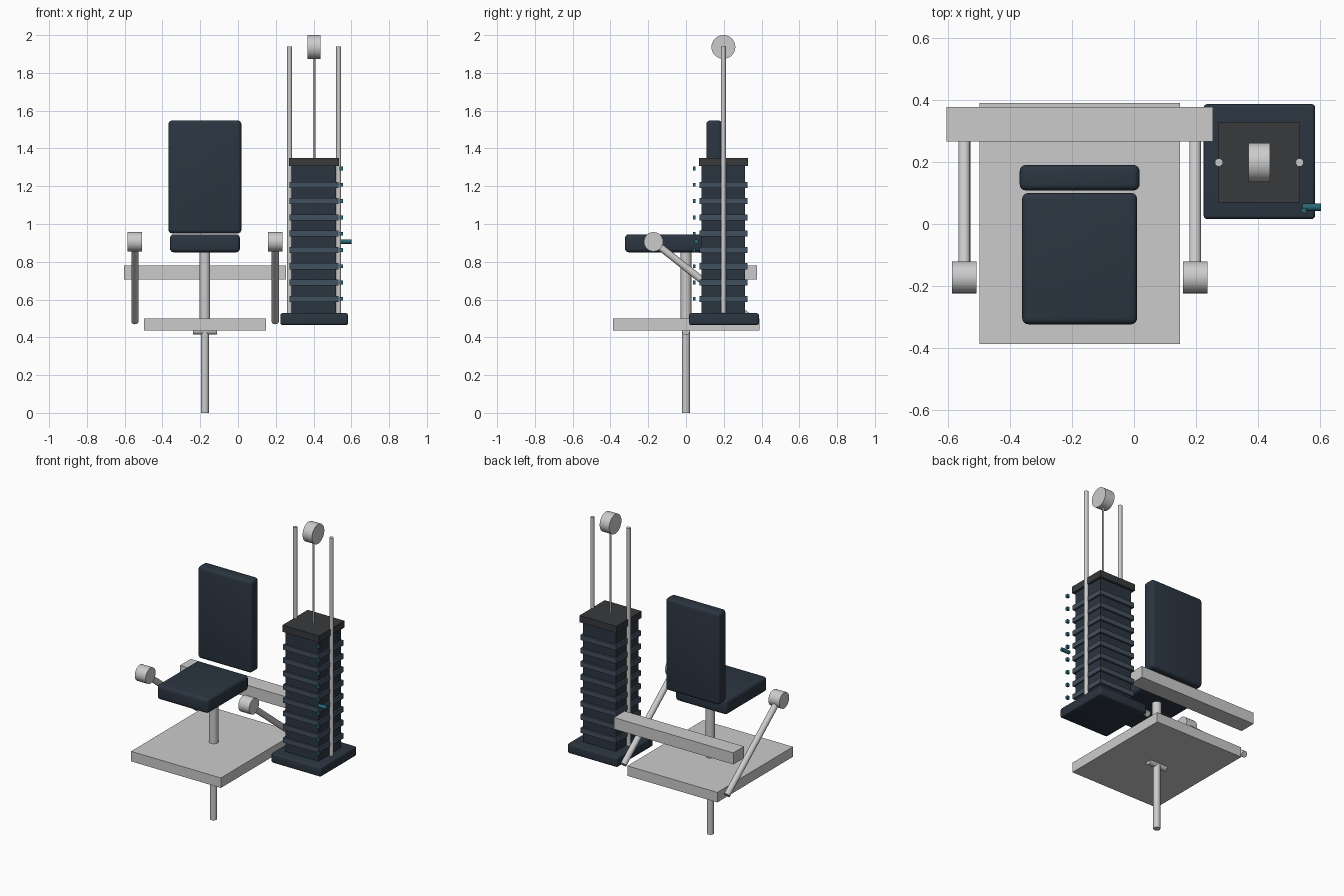
import bpy, math
from mathutils import Vector

if "Cube" in bpy.data.objects:
    bpy.data.objects.remove(bpy.data.objects["Cube"])


def material(name, rgb):
    m = bpy.data.materials.new(name)
    m.diffuse_color = (*rgb, 1)
    m.use_nodes = True
    m.node_tree.nodes["Principled BSDF"].inputs["Base Color"].default_value = m.diffuse_color
    return m


NAVY = material("navy", (0.024, 0.036, 0.053))
SLATE = material("slate", (0.055, 0.08, 0.115))
CHARCOAL = material("charcoal", (0.038, 0.041, 0.046))
TEAL = material("teal", (0.02, 0.14, 0.18))


def finish(o, name, mat):
    o.name = name
    if mat:
        o.data.materials.append(mat)
    return o


def box(name, x, y, z, mat=None, bevel=0):
    """Box from (min, max) ranges, optionally with rounded edges."""
    bpy.ops.mesh.primitive_cube_add(size=1)
    o = finish(bpy.context.object, name, mat)
    lo, hi = Vector(r[0] for r in (x, y, z)), Vector(r[1] for r in (x, y, z))
    o.location = (lo + hi) / 2
    o.scale = hi - lo
    bpy.ops.object.transform_apply(location=False, rotation=False, scale=True)
    if bevel:
        m = o.modifiers.new("round", 'BEVEL')
        m.width, m.segments = bevel, 4
        bpy.ops.object.modifier_apply(modifier=m.name)
        bpy.ops.object.shade_smooth_by_angle(angle=math.radians(35))
    return o


def rod(name, a, b, r, mat=None, sides=32):
    """Cylinder between two points."""
    a, b = Vector(a), Vector(b)
    bpy.ops.mesh.primitive_cylinder_add(vertices=sides, radius=r, depth=(b - a).length,
                                        location=(a + b) / 2)
    o = finish(bpy.context.object, name, mat)
    o.rotation_euler = (b - a).to_track_quat('Z', 'Y').to_euler()
    bpy.ops.object.shade_smooth_by_angle(angle=math.radians(35))
    return o


# Platform, rear beam and central post
SX = -0.175
box("platform", (-0.497, 0.148), (-0.387, 0.389), (0.435, 0.5))
box("rear_beam", (-0.603, 0.255), (0.266, 0.376), (0.705, 0.78))
rod("lower_post", (SX, 0, 0), (SX, 0, 0.44), 0.021)
rod("seat_post", (SX, 0, 0.49), (SX, 0, 0.87), 0.028)
rod("pivot_bar", (SX - 0.064, 0, 0.435), (SX + 0.064, 0, 0.435), 0.021)

# Padded seat and backrest
box("seat", (-0.36, 0.01), (-0.323, 0.1), (0.85, 0.945), NAVY, 0.02)
box("backrest", (-0.368, 0.018), (0.108, 0.19), (0.95, 1.548), NAVY, 0.02)

# Sloping arms with drum handles
for side, x in (("left", -0.546), ("right", 0.197)):
    rod(side + "_arm", (x, -0.172, 0.906), (x, 0.36, 0.484), 0.019)
    rod(side + "_handle", (x - 0.039, -0.172, 0.906), (x + 0.039, -0.172, 0.906), 0.051)

# Weight stack: base, dark core, lighter plates, cap
box("stack_base", (0.224, 0.583), (0.016, 0.386), (0.465, 0.528), NAVY, 0.012)
box("stack_core", (0.284, 0.52), (0.083, 0.313), (0.52, 1.31), NAVY)
STEP = 0.0862
for i in range(8):
    z = 0.604 + i * STEP
    box(f"weight_plate_{i + 1}", (0.273, 0.531), (0.071, 0.326), (z - 0.016, z + 0.016), SLATE)
box("stack_cap", (0.27, 0.534), (0.07, 0.329), (1.306, 1.35), CHARCOAL)

# Selector pegs and pin
for i in range(9):
    z = 0.604 + i * STEP
    box(f"peg_{i + 1}", (0.537, 0.555), (0.036, 0.051), (z - 0.01, z + 0.01), TEAL)
rod("selector_pin", (0.543, 0.054, 0.907), (0.602, 0.054, 0.907), 0.012, TEAL)

# Guide rods, cable and pulley
for side, x in (("left", 0.273), ("right", 0.533)):
    rod(side + "_guide_rod", (x, 0.198, 0.52), (x, 0.198, 1.94), 0.013)
rod("cable", (0.403, 0.198, 1.34), (0.403, 0.198, 1.9), 0.006, None, 16)
rod("pulley", (0.369, 0.198, 1.937), (0.437, 0.198, 1.937), 0.063, None, 48)
